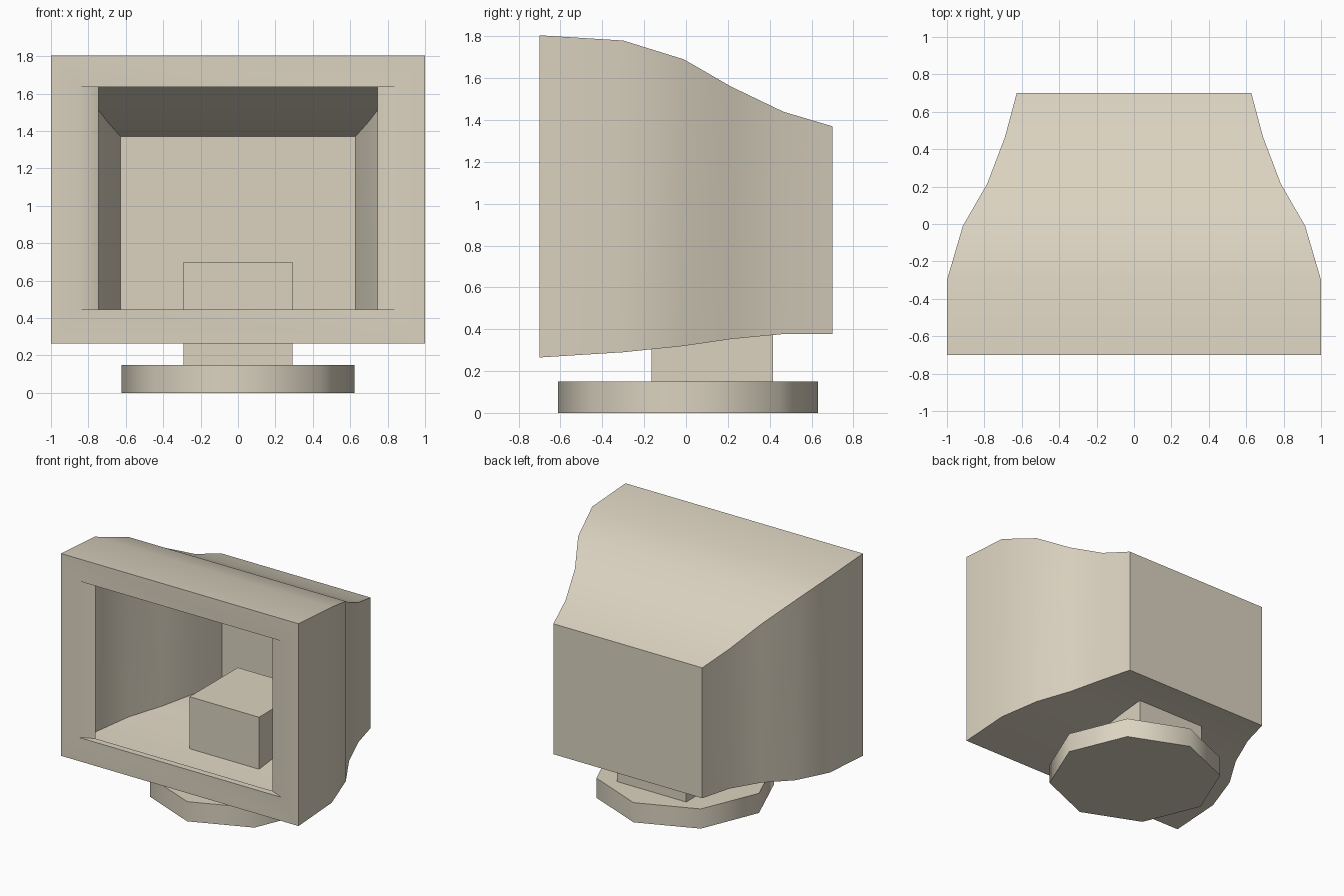
import bpy, bmesh, math

if "Cube" in bpy.data.objects:
    bpy.data.objects.remove(bpy.data.objects["Cube"])

mat = bpy.data.materials.new("warm beige plastic")
mat.diffuse_color = (0.71, 0.65, 0.53, 1)
mat.use_nodes = True
mat.node_tree.nodes["Principled BSDF"].inputs["Base Color"].default_value = mat.diffuse_color


def finish(name, bm, angle=35):
    bmesh.ops.recalc_face_normals(bm, faces=bm.faces)
    me = bpy.data.meshes.new(name)
    bm.to_mesh(me)
    bm.free()
    me.materials.append(mat)
    ob = bpy.data.objects.new(name, me)
    bpy.context.collection.objects.link(ob)
    bpy.ops.object.select_all(action='DESELECT')
    ob.select_set(True)
    bpy.context.view_layer.objects.active = ob
    bpy.ops.object.shade_smooth_by_angle(angle=math.radians(angle))
    return ob


# monitor shell: rectangular loops (y, half width, bottom, top),
# from the recessed screen opening, over the bezel, to the back
sections = [
    (-0.65, 0.745, 0.445, 1.635),
    (-0.70, 0.855, 0.445, 1.635),
    (-0.70, 1.00, 0.265, 1.805),
    (-0.30, 1.00, 0.29, 1.78),
    (-0.01, 0.915, 0.32, 1.69),
    (0.215, 0.785, 0.353, 1.56),
    (0.465, 0.69, 0.377, 1.44),
    (0.70, 0.627, 0.377, 1.37),
]
bm = bmesh.new()
loops = [[bm.verts.new((x, y, z)) for x, z in ((-w, b), (w, b), (w, t), (-w, t))]
         for y, w, b, t in sections]
for a, b in zip(loops, loops[1:]):
    for i in range(4):
        j = (i + 1) % 4
        bm.faces.new((a[i], a[j], b[j], b[i]))
bm.faces.new(loops[-1])
finish("monitor_shell", bm)

# neck block, running up through the floor of the shell
bm = bmesh.new()
bmesh.ops.create_cube(bm, size=1)
for v in bm.verts:
    v.co.x *= 0.585
    v.co.y = 0.125 + v.co.y * 0.58
    v.co.z = 0.42 + v.co.z * 0.56
finish("stand_neck", bm)

# octagonal foot
bm = bmesh.new()
bmesh.ops.create_cone(bm, cap_ends=True, segments=8, radius1=0.622, radius2=0.622, depth=0.15)
bmesh.ops.translate(bm, verts=bm.verts, vec=(0, 0.01, 0.075))
finish("stand_base", bm, 50)
